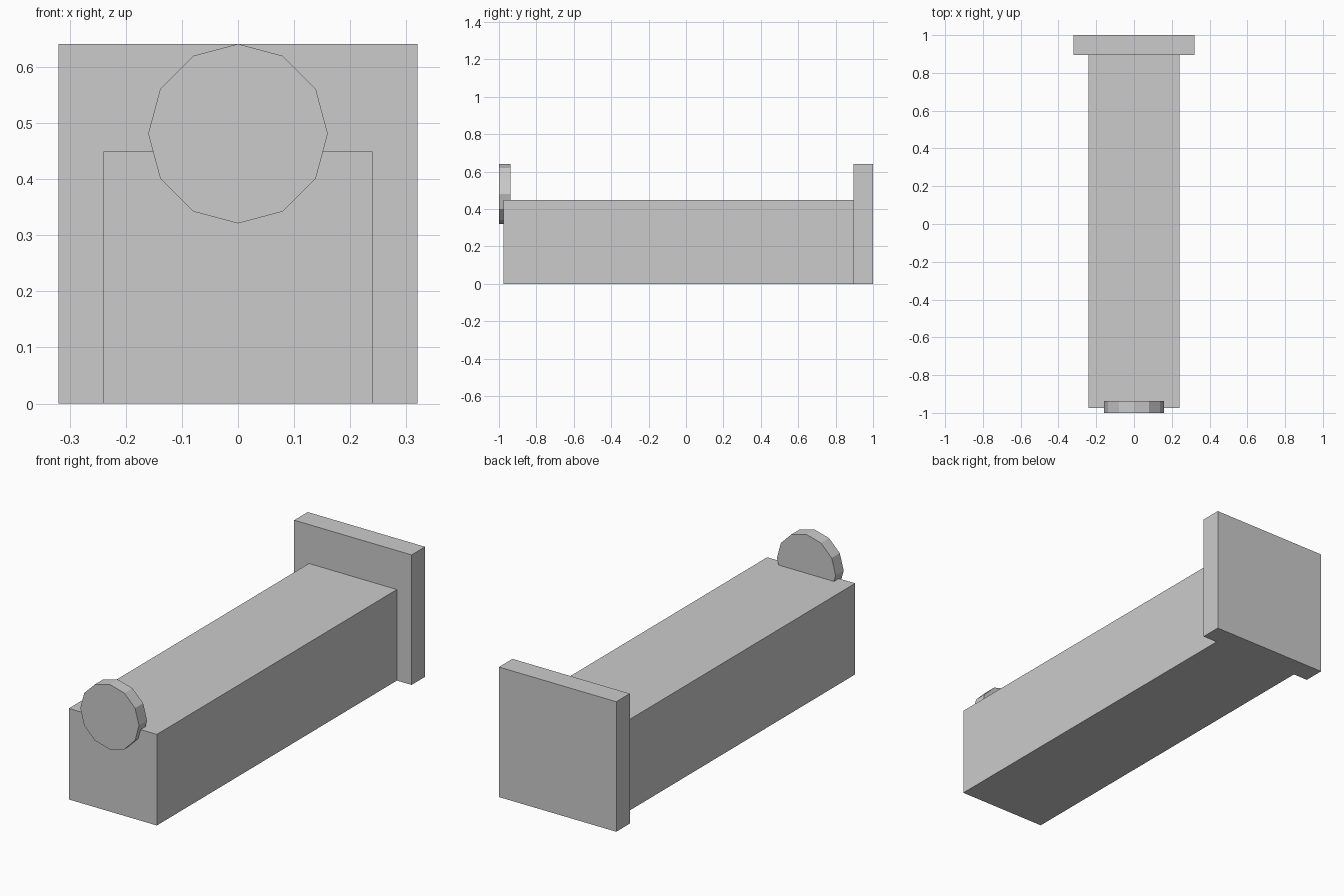
import bpy
import math

cube = bpy.data.objects.get("Cube")
if cube:
    bpy.data.objects.remove(cube, do_unlink=True)

# Single plain grey
grey = bpy.data.materials.new("plain_grey")
grey.use_nodes = True
colour = (0.6, 0.6, 0.6, 1)
grey.diffuse_color = colour
grey.node_tree.nodes["Principled BSDF"].inputs["Base Color"].default_value = colour


def finish(name):
    obj = bpy.context.object
    obj.name = name
    obj.data.materials.append(grey)
    return obj


def box(name, width, height, y0, y1):
    """Box standing on the ground, centred on x."""
    bpy.ops.mesh.primitive_cube_add(size=1, location=(0, (y0 + y1) / 2, height / 2))
    bpy.context.object.scale = (width, y1 - y0, height)
    bpy.ops.object.transform_apply(location=False, rotation=False, scale=True)
    return finish(name)


# Long body and the wider upright end plate
box("body", 0.48, 0.449, -0.975, 0.895)
box("end_plate", 0.64, 0.641, 0.895, 1.0)

# Twelve-sided disc set into the top of the front end
bpy.ops.mesh.primitive_cylinder_add(
    vertices=12, radius=0.16, depth=0.063,
    location=(0, -0.9685, 0.481), rotation=(math.pi / 2, 0, 0))
finish("front_disc")
